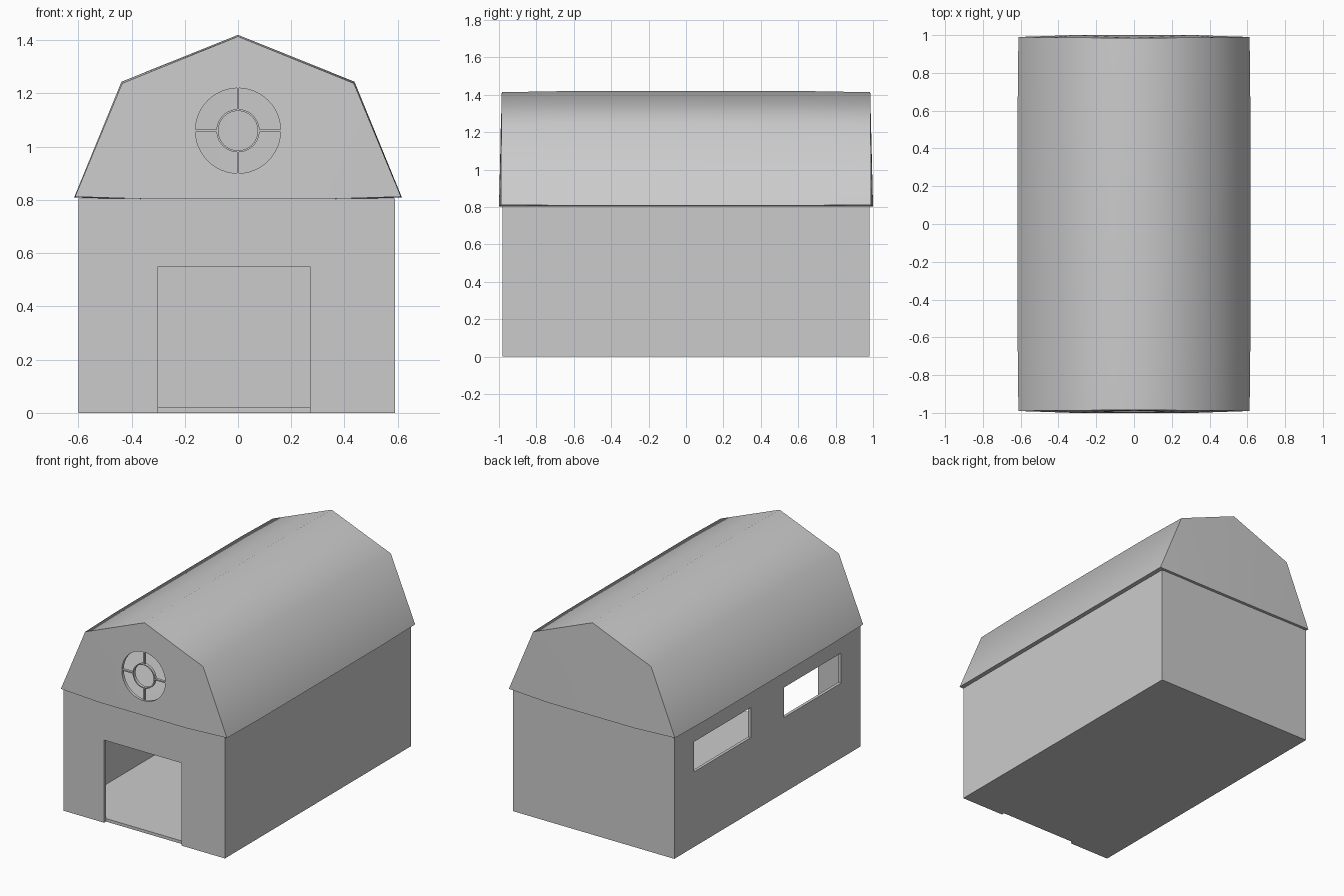
import bpy, bmesh, math
from mathutils import Matrix

if "Cube" in bpy.data.objects:
    bpy.data.objects.remove(bpy.data.objects["Cube"])


def to_object(name, bm):
    bmesh.ops.recalc_face_normals(bm, faces=bm.faces)
    mesh = bpy.data.meshes.new(name)
    bm.to_mesh(mesh)
    bm.free()
    ob = bpy.data.objects.new(name, mesh)
    bpy.context.collection.objects.link(ob)
    return ob


def box(name, x0, x1, y0, y1, z0, z1):
    bm = bmesh.new()
    m = Matrix.Translation(((x0 + x1) / 2, (y0 + y1) / 2, (z0 + z1) / 2))
    bmesh.ops.create_cube(bm, size=1, matrix=m @ Matrix.Diagonal((x1 - x0, y1 - y0, z1 - z0, 1)))
    return to_object(name, bm)


def disc(name, r, y0, y1, z):
    bm = bmesh.new()
    m = Matrix.Translation((0, (y0 + y1) / 2, z)) @ Matrix.Rotation(math.pi / 2, 4, 'X')
    bmesh.ops.create_cone(bm, cap_ends=True, segments=48, radius1=r, radius2=r,
                          depth=y1 - y0, matrix=m)
    return to_object(name, bm)


def cut(target, cutter):
    cutter.hide_render = True
    mod = target.modifiers.new("cut", 'BOOLEAN')
    mod.operation = 'DIFFERENCE'
    mod.solver = 'EXACT'
    mod.object = cutter
    bpy.context.view_layer.objects.active = target
    bpy.ops.object.modifier_apply(modifier=mod.name)
    bpy.data.objects.remove(cutter, do_unlink=True)


def gambrel(name, inset):
    # half profile (x, z, end y), mirrored; slightly swollen in the middle
    t = inset
    half = [(0.32, 0.803 + t, 1.0 - t), (0.612 - 1.3 * t, 0.812 + t, 0.99 - t),
            (0.435 - t, 1.238 - 0.7 * t, 0.987 - t)]
    prof = half + [(0, 1.414 - 1.1 * t, 0.985 - t)] + [(-x, z, y) for x, z, y in reversed(half)]
    bm = bmesh.new()
    rings = []
    for f in (-1, -0.66, 0, 0.66, 1):
        s = 0 if abs(f) == 1 else 0.006
        rings.append([bm.verts.new((x * (1 + s), y * f, z + (s if z > 1 else -s * 0.5)))
                      for x, z, y in prof])
    n = len(prof)
    for a, b in zip(rings, rings[1:]):
        for i in range(n):
            bm.faces.new((a[i], a[(i + 1) % n], b[(i + 1) % n], b[i]))
    for ring in (rings[0], rings[-1]):
        bm.faces.new(ring)
    bmesh.ops.triangulate(bm, faces=[f for f in bm.faces if len(f.verts) > 4])
    return to_object(name, bm)


# Hollow lower walls with floor
walls = box("barn_walls", -0.6, 0.59, -0.98, 0.98, 0, 0.805)
cut(walls, box("room_cutter", -0.58, 0.57, -0.96, 0.96, 0.02, 0.9))

# Front doorway, cut to the ground, in front of the floor slab
cut(walls, box("door_cutter", -0.3, 0.27, -1.1, -0.96, -0.1, 0.55))

# Two window openings in the left wall
for s in (-1, 1):
    cut(walls, box("window_cutter", -0.7, -0.5, s * 0.475 - 0.3, s * 0.475 + 0.3, 0.5, 0.7))

# Hollow gambrel roof with a round opening in the front gable
roof = gambrel("gambrel_roof", 0)
cut(roof, gambrel("loft_cutter", 0.02))
cut(roof, disc("vent_cutter", 0.16, -1.1, -0.9, 1.06))

# Round vent: inner ring and four spokes
ring = disc("vent_ring", 0.081, -0.993, -0.973, 1.06)
cut(ring, disc("ring_cutter", 0.074, -1.1, -0.9, 1.06))
for s in (-1, 1):
    a, b = sorted((s * 0.078, s * 0.161))
    box("vent_spoke_side", a, b, -0.992, -0.974, 1.056, 1.064)
    box("vent_spoke_upright", -0.004, 0.004, -0.992, -0.974, 1.06 + a, 1.06 + b)

# Soft shading on the rounded parts
for ob in (roof, ring):
    bpy.ops.object.select_all(action='DESELECT')
    ob.select_set(True)
    bpy.context.view_layer.objects.active = ob
    bpy.ops.object.shade_smooth_by_angle(angle=math.radians(50 if ob is roof else 35))
